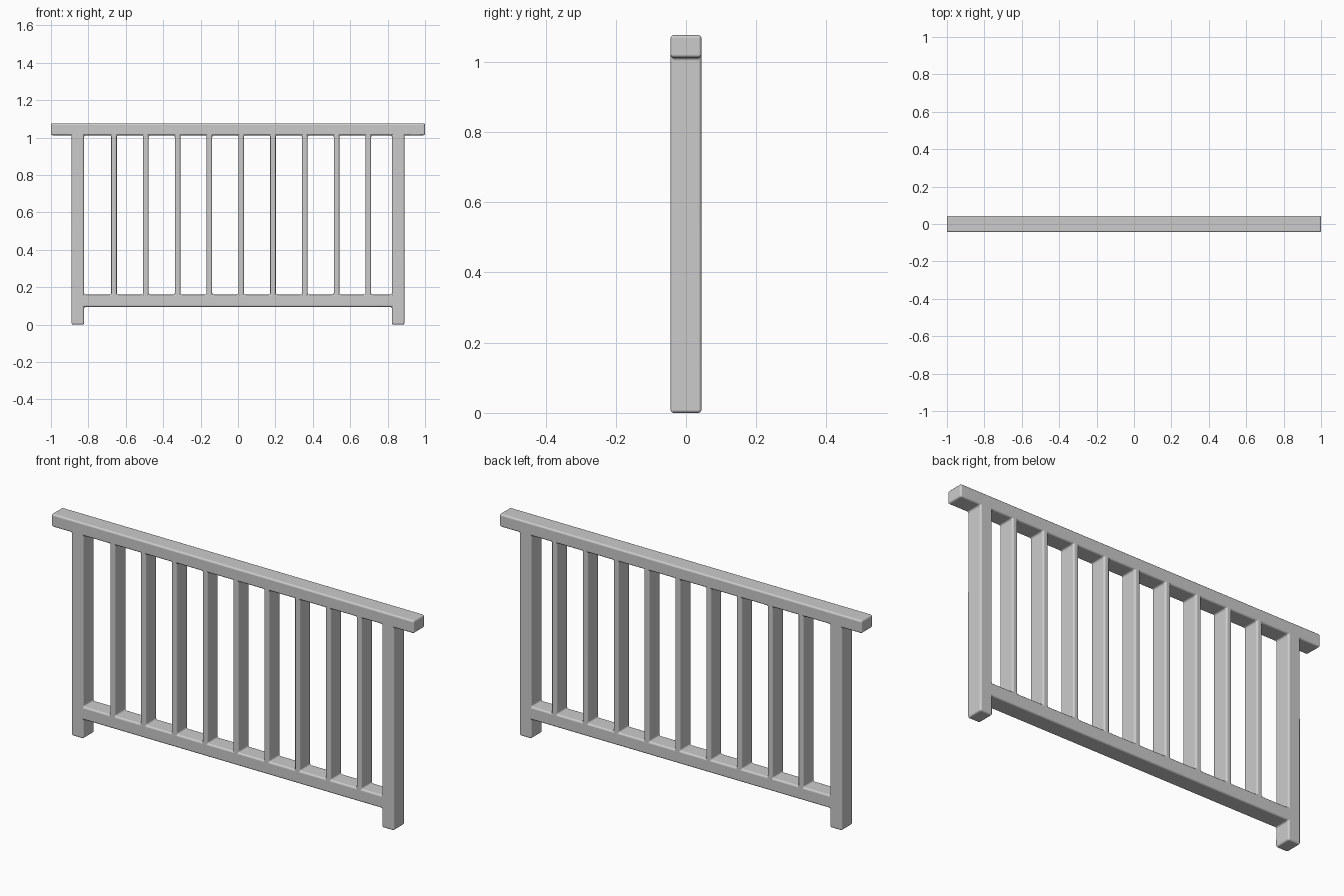
import bpy, bmesh

if "Cube" in bpy.data.objects:
    bpy.data.objects.remove(bpy.data.objects["Cube"])

DEPTH = 0.088
POST_IN, POST_OUT = 0.823, 0.89
Z = [0.0, 0.095, 0.16, 1.012, 1.076]          # feet, lower rail, opening, top rail
BALUSTERS = [0.017 + 0.17 * i for i in range(-4, 5)]
HALF = 0.015

# Column boundaries across the railing, with the solid columns marked
xs = [-1.0, -POST_OUT, -POST_IN]
for c in BALUSTERS:
    xs += [c - HALF, c + HALF]
xs += [POST_IN, POST_OUT, 1.0]
last = len(xs) - 2


def filled(col, row):
    post = col in (1, last - 1)
    if row == 3:                               # top rail, overhanging the posts
        return True
    if row == 2:                               # posts and balusters
        return post or (1 < col < last - 1 and col % 2 == 1)
    if row == 1:                               # lower rail
        return 1 <= col <= last - 1
    return post                                # feet


# Flat flush lattice made of shared cells
bm = bmesh.new()
verts = {}


def vert(i, j):
    if (i, j) not in verts:
        verts[i, j] = bm.verts.new((xs[i], 0, Z[j]))
    return verts[i, j]


for col in range(len(xs) - 1):
    for row in range(4):
        if filled(col, row):
            f = bm.faces.new([vert(col, row), vert(col + 1, row),
                              vert(col + 1, row + 1), vert(col, row + 1)])
            f.smooth = True

mesh = bpy.data.meshes.new("railing")
bm.to_mesh(mesh)
bm.free()
railing = bpy.data.objects.new("railing", mesh)
bpy.context.collection.objects.link(railing)

# Thickness, then softened outer edges and filleted inner corners
solid = railing.modifiers.new("thickness", 'SOLIDIFY')
solid.thickness = DEPTH
solid.offset = 0
bevel = railing.modifiers.new("soft_edges", 'BEVEL')
bevel.width = 0.009
bevel.segments = 3
bevel.limit_method = 'ANGLE'
bevel.harden_normals = True
